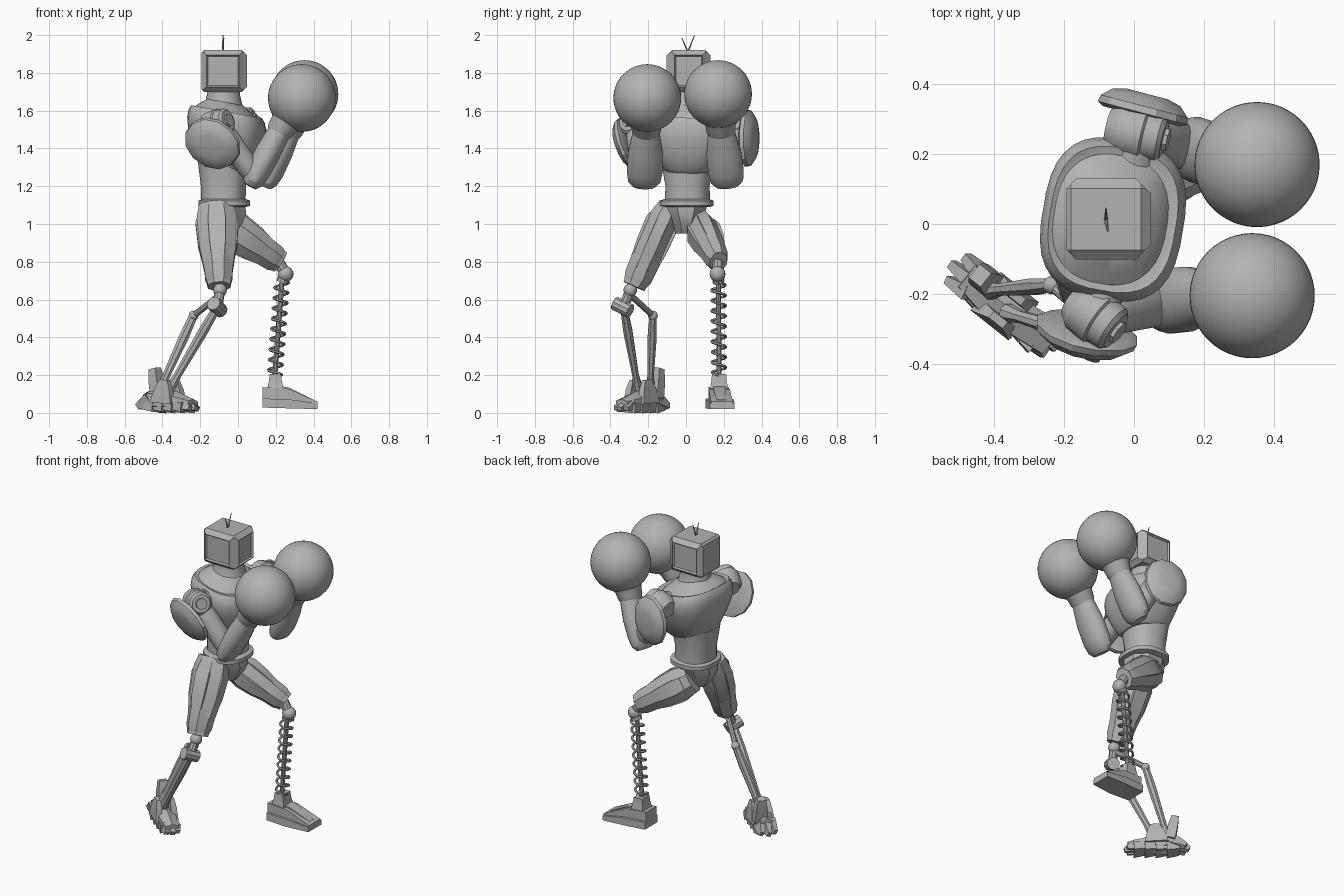
import bpy, bmesh, math
from mathutils import Vector

if "Cube" in bpy.data.objects:
    bpy.data.objects.remove(bpy.data.objects["Cube"], do_unlink=True)

GREY = (0.45, 0.45, 0.45, 1)
metal = bpy.data.materials.new("plain_grey")
metal.use_nodes = True
metal.diffuse_color = GREY
metal.node_tree.nodes["Principled BSDF"].inputs["Base Color"].default_value = GREY
parts = []


def add(name, bm):
    bmesh.ops.recalc_face_normals(bm, faces=bm.faces)
    mesh = bpy.data.meshes.new(name)
    bm.to_mesh(mesh)
    bm.free()
    mesh.materials.append(metal)
    ob = bpy.data.objects.new(name, mesh)
    bpy.context.collection.objects.link(ob)
    parts.append(ob)


def loft(name, rings, sides=16, axis=None, side=(0, 1, 0), square=1.0):
    """Skin rings of (centre, half width along side, half depth)."""
    d = Vector(axis) if axis else Vector(rings[-1][0]) - Vector(rings[0][0])
    d.normalize()
    u = Vector(side)
    if abs(d.dot(u)) > 0.9:
        u = Vector((1, 0, 0))
    u = (u - d * d.dot(u)).normalized()
    v = d.cross(u)
    bm = bmesh.new()
    fit = 1 / math.cos(math.pi / sides)
    loops = []
    for centre, ru, rv in rings:
        loop = []
        for i in range(sides):
            a = math.tau * (i + 0.5) / sides
            c, s = math.cos(a), math.sin(a)
            c = math.copysign(abs(c) ** square, c) * fit
            s = math.copysign(abs(s) ** square, s) * fit
            loop.append(bm.verts.new(Vector(centre) + u * c * ru + v * s * rv))
        loops.append(loop)
    for p, q in zip(loops, loops[1:]):
        for i in range(sides):
            j = (i + 1) % sides
            bm.faces.new((p[i], p[j], q[j], q[i]))
    bm.faces.new(loops[0])
    bm.faces.new(loops[-1])
    add(name, bm)


def limb(name, a, b, steps, sides=16, **kw):
    """Straight loft from a to b; steps are (t, half width, half depth)."""
    a, b = Vector(a), Vector(b)
    loft(name, [(a.lerp(b, t), ru, rv) for t, ru, rv in steps], sides, **kw)


def rod(name, a, b, r, r2=None, sides=10):
    limb(name, a, b, [(0, r, r), (1, r2 or r, r2 or r)], sides)


def ball(name, centre, r, seg=16):
    bm = bmesh.new()
    bmesh.ops.create_uvsphere(bm, u_segments=seg, v_segments=seg // 2, radius=r)
    bmesh.ops.translate(bm, verts=bm.verts, vec=centre)
    add(name, bm)


# Head: chamfered box with framed, sunken panels
bm = bmesh.new()
bmesh.ops.create_cube(bm, size=1)
for v in bm.verts:
    v.co = Vector((-0.08, 0.014, 1.81)) + Vector((v.co.x * 0.225, v.co.y * 0.2, v.co.z * 0.22))
bmesh.ops.bevel(bm, geom=bm.edges[:], offset=0.012, segments=1, affect='EDGES')
bm.normal_update()
panels = [f for f in bm.faces if f.calc_area() > 0.02 and (abs(f.normal.y) > 0.9 or f.normal.x > 0.9)]
bmesh.ops.inset_individual(bm, faces=panels, thickness=0.02, depth=0.016)
bmesh.ops.inset_individual(bm, faces=panels, thickness=0.01, depth=-0.01)
add("head", bm)
for n, tip in (("left", (-0.08, 0.045, 2.0)), ("right", (-0.075, -0.022, 1.985))):
    rod(n + "_antenna", (-0.08, 0.01, 1.91), tip, 0.005, 0.002, 6)

# Torso: neck, forward-sloping chest armour with collar, abdomen, belt, pelvis
T = (0.17, 0.98, 0)
SLOPE = (0.18, 0, 1)


def stack(name, x, y, levels, axis=(0, 0, 1), **kw):
    loft(name, [((x, y, z), ru, rv) for z, ru, rv in levels], axis=axis, **kw)


stack("neck", -0.077, 0.014, [(1.56, 0.13, 0.12), (1.64, 0.1, 0.098),
                              (1.68, 0.088, 0.088), (1.72, 0.086, 0.086)], sides=28, side=T)
stack("neck_base", -0.068, 0.013, [(1.56, 0.195, 0.175), (1.59, 0.185, 0.165), (1.615, 0.15, 0.135),
                                   (1.645, 0.1, 0.095)], axis=SLOPE, sides=32, side=T, square=0.82)
stack("chest", -0.06, 0.013, [(1.29, 0.12, 0.12), (1.315, 0.145, 0.145), (1.39, 0.185, 0.175),
                              (1.47, 0.22, 0.2), (1.53, 0.23, 0.205), (1.57, 0.222, 0.198),
                              (1.595, 0.205, 0.183), (1.588, 0.185, 0.167)],
      axis=SLOPE, sides=32, side=T, square=0.72)
stack("abdomen", -0.077, 0.008, [(1.1, 0.12, 0.115), (1.2, 0.115, 0.118), (1.34, 0.14, 0.135)],
      sides=28, side=T, square=0.85)
stack("belt", -0.073, 0.004, [(1.09, 0.12, 0.115), (1.097, 0.142, 0.137),
                              (1.123, 0.142, 0.137), (1.132, 0.12, 0.115)],
      sides=28, square=0.8)
stack("pelvis", -0.078, 0.0, [(0.95, 0.055, 0.065), (1.0, 0.068, 0.1), (1.05, 0.095, 0.12),
                              (1.1, 0.115, 0.118)], sides=8)

# Arms: socket, forward-facing shoulder drum, upper arm, forearm, cuff, glove, shield
arms = {
    "right": dict(socket=(-0.09, -0.14, 1.51), back=(-0.15, -0.235, 1.515), front=(-0.06, -0.3, 1.545),
                  elbow=(0.09, -0.22, 1.25), wrist=(0.225, -0.21, 1.5), glove=(0.338, -0.205, 1.667),
                  pad=(-0.14, -0.325, 1.42), out=(-0.25, -0.9, -0.36)),
    "left": dict(socket=(-0.01, 0.15, 1.51), back=(-0.04, 0.272, 1.535), front=(0.075, 0.245, 1.55),
                 elbow=(0.165, 0.215, 1.25), wrist=(0.275, 0.185, 1.5), glove=(0.352, 0.17, 1.688),
                 pad=(0.03, 0.34, 1.455), out=(0.25, 0.95, 0.0)),
}
for n, p in arms.items():
    back, front, elbow, wrist, glove, pad = (
        Vector(p[k]) for k in ("back", "front", "elbow", "wrist", "glove", "pad"))
    middle = back.lerp(front, 0.45)
    rod(n + "_shoulder_socket", p["socket"], middle, 0.075, 0.06, 16)
    limb(n + "_shoulder_drum", back, front, [(-0.3, 0.05, 0.05), (0, 0.075, 0.075), (0.6, 0.08, 0.08),
                                             (0.65, 0.072, 0.072), (1, 0.068, 0.068), (1.1, 0.055, 0.055)], 20)
    rod(n + "_shoulder_bolt", front, front.lerp(back, -0.2), 0.032, sides=8)
    limb(n + "_upper_arm", middle, elbow,
         [(0, 0.05, 0.05), (0.25, 0.062, 0.062), (0.8, 0.066, 0.06), (1.08, 0.055, 0.045)], 16)
    limb(n + "_forearm", elbow, wrist, [(-0.2, 0.06, 0.035), (-0.1, 0.085, 0.055), (0.1, 0.094, 0.066),
                                        (0.5, 0.092, 0.068), (0.85, 0.075, 0.062), (1, 0.068, 0.06)], 20)
    limb(n + "_cuff", wrist, glove, [(-0.15, 0.066, 0.06), (-0.05, 0.076, 0.07), (0.15, 0.08, 0.076),
                                     (0.3, 0.092, 0.09), (0.5, 0.12, 0.12)], 20)
    ball(n + "_glove", glove, 0.179, 48)
    out = Vector(p["out"]).normalized() * 0.033
    limb(n + "_shoulder_shield", pad - out, pad + out,
         [(0, 0.115, 0.12), (0.15, 0.132, 0.15), (0.45, 0.128, 0.145), (0.85, 0.1, 0.11),
          (1, 0.06, 0.065)], 12, square=0.95)


# Thighs: faceted core, long raised panels and a knee collar
def thigh(name, a, b, steps):
    limb(name + "_thigh", a, b, steps, 8)
    limb(name + "_thigh_side_panel", a, b, [(t * 0.7 + 0.12, u + 0.012, v * 0.45) for t, u, v in steps], 4)
    limb(name + "_thigh_front_panel", a, b, [(t * 0.7 + 0.12, u * 0.4, v + 0.008) for t, u, v in steps], 4)
    t, u, v = steps[-1]
    limb(name + "_knee_collar", a, b, [(0.66, u + 0.02, v + 0.018), (0.9, u + 0.014, v + 0.012),
                                       (1.0, u - 0.005, v - 0.005)], 8)


thigh("right", (-0.115, -0.085, 1.1), (-0.1, -0.275, 0.67),
      [(0, 0.06, 0.09), (0.15, 0.078, 0.105), (0.55, 0.075, 0.095), (1, 0.06, 0.06)])
thigh("left", (-0.09, 0.065, 1.01), (0.222, 0.172, 0.8),
      [(0, 0.06, 0.085), (0.2, 0.075, 0.098), (0.55, 0.07, 0.088), (1, 0.046, 0.06)])

# Left lower leg: ball knee, shaft, coil spring, wedge foot on a wider sole
knee, ankle = Vector((0.252, 0.167, 0.735)), Vector((0.195, 0.175, 0.2))
ball("left_knee", knee, 0.042)
rod("left_knee_stem", knee, (0.215, 0.167, 0.8), 0.028)
top = Vector((0.232, 0.172, 0.69))
rod("left_shin_cap", knee, top, 0.03)
rod("left_shin_shaft", top, ankle, 0.013)
coil = bpy.data.curves.new("coil", 'CURVE')
coil.dimensions = '3D'
coil.bevel_depth = 0.0075
coil.bevel_resolution = 1
line = coil.splines.new('POLY')
turns, per = 9, 18
line.points.add(turns * per)
for i, pt in enumerate(line.points):
    a = math.tau * i / per
    c = top.lerp(ankle, i / (turns * per))
    pt.co = (c.x + 0.037 * math.cos(a), c.y + 0.037 * math.sin(a), c.z, 1)
helper = bpy.data.objects.new("coil_path", coil)
bpy.context.collection.objects.link(helper)
mesh = bpy.data.meshes.new_from_object(helper.evaluated_get(bpy.context.evaluated_depsgraph_get()))
bpy.data.objects.remove(helper)
bm = bmesh.new()
bm.from_mesh(mesh)
add("left_shin_spring", bm)
stack("left_ankle", 0.198, 0.175, [(0.12, 0.05, 0.045), (0.17, 0.04, 0.034), (0.205, 0.038, 0.03)], sides=4)
loft("left_foot", [((0.13, 0.172, 0.083), 0.052, 0.053), ((0.27, 0.176, 0.077), 0.056, 0.05),
                   ((0.42, 0.19, 0.04), 0.058, 0.02)], 4, axis=(1, 0, 0))
loft("left_sole", [((0.13, 0.172, 0.052), 0.066, 0.024), ((0.27, 0.178, 0.048), 0.074, 0.024),
                   ((0.42, 0.192, 0.035), 0.066, 0.015)], 4, axis=(1, 0, 0))
loft("left_foot_ridge", [((0.2, 0.175, 0.09), 0.035, 0.055), ((0.27, 0.178, 0.09), 0.035, 0.045),
                         ((0.4, 0.188, 0.05), 0.025, 0.02)], 4, axis=(1, 0, 0))

# Right lower leg: jointed knee and twin struts
hinge, fork = Vector((-0.11, -0.33, 0.56)), Vector((-0.235, -0.175, 0.515))
ball("right_knee", (-0.095, -0.295, 0.65), 0.036)
rod("right_knee_link", (-0.095, -0.295, 0.65), hinge, 0.026)
rod("right_knee_hinge", hinge - Vector((0.02, 0.045, -0.02)), hinge + Vector((0.02, 0.035, -0.02)), 0.036)
rod("right_fork_link", (-0.1, -0.29, 0.62), fork, 0.016)
ball("right_fork_joint", fork, 0.026)
shin = [(0, 0.018, 0.022), (0.3, 0.024, 0.026), (0.85, 0.017, 0.02), (1, 0.026, 0.028)]
limb("right_front_strut", hinge, (-0.36, -0.255, 0.13), shin, 8)
limb("right_rear_strut", fork, (-0.41, -0.19, 0.13), shin, 8)

# Right foot: tapered body, stepped sole plates, toes, heel spur and ankle guards
fwd, across = Vector((0.78, -0.62, 0)), Vector((0.62, 0.78, 0))
mid = Vector((-0.37, -0.235, 0))


def at(along, sideways, z):
    return mid + fwd * along + across * sideways + Vector((0, 0, z))


limb("right_foot", at(-0.14, 0, 0.075), at(0.17, 0, 0.05),
     [(0, 0.04, 0.035), (0.3, 0.058, 0.06), (0.65, 0.053, 0.045), (1, 0.04, 0.02)], 6)
for i in range(4):
    x = -0.1 + i * 0.065
    limb(f"right_sole_plate_{i + 1}", at(x - 0.035, 0, 0.035), at(x + 0.04, 0, 0.028),
         [(0, 0.05, 0.02), (1, 0.062, 0.026)], 4)
for i in (-1, 0, 1):
    limb(f"right_toe_{i + 2}", at(0.12, i * 0.03, 0.045), at(0.19 - abs(i) * 0.015, i * 0.034, 0.022),
         [(0, 0.018, 0.03), (1, 0.015, 0.012)], 4)
    limb(f"right_heel_claw_{i + 2}", at(-0.1, i * 0.03, 0.07), at(-0.195 + abs(i) * 0.02, i * 0.042, 0.035),
         [(0, 0.022, 0.04), (1, 0.012, 0.016)], 4)
limb("right_heel_spur", at(-0.08, 0.025, 0.08), at(-0.11, 0.025, 0.235),
     [(0, 0.04, 0.03), (0.6, 0.035, 0.028), (1, 0.025, 0.022)], 4, side=across)
for s in (-1, 1):
    limb("right_ankle_guard_" + ("outer" if s < 0 else "inner"), at(0, s * 0.05, 0.05), at(0.01, s * 0.042, 0.175),
         [(0, 0.02, 0.07), (0.6, 0.018, 0.05), (1, 0.012, 0.025)], 4, side=across)

# Smooth round parts while keeping hard edges
bpy.ops.object.select_all(action='DESELECT')
for ob in parts:
    ob.select_set(True)
bpy.context.view_layer.objects.active = parts[0]
bpy.ops.object.shade_smooth_by_angle(angle=math.radians(30))
